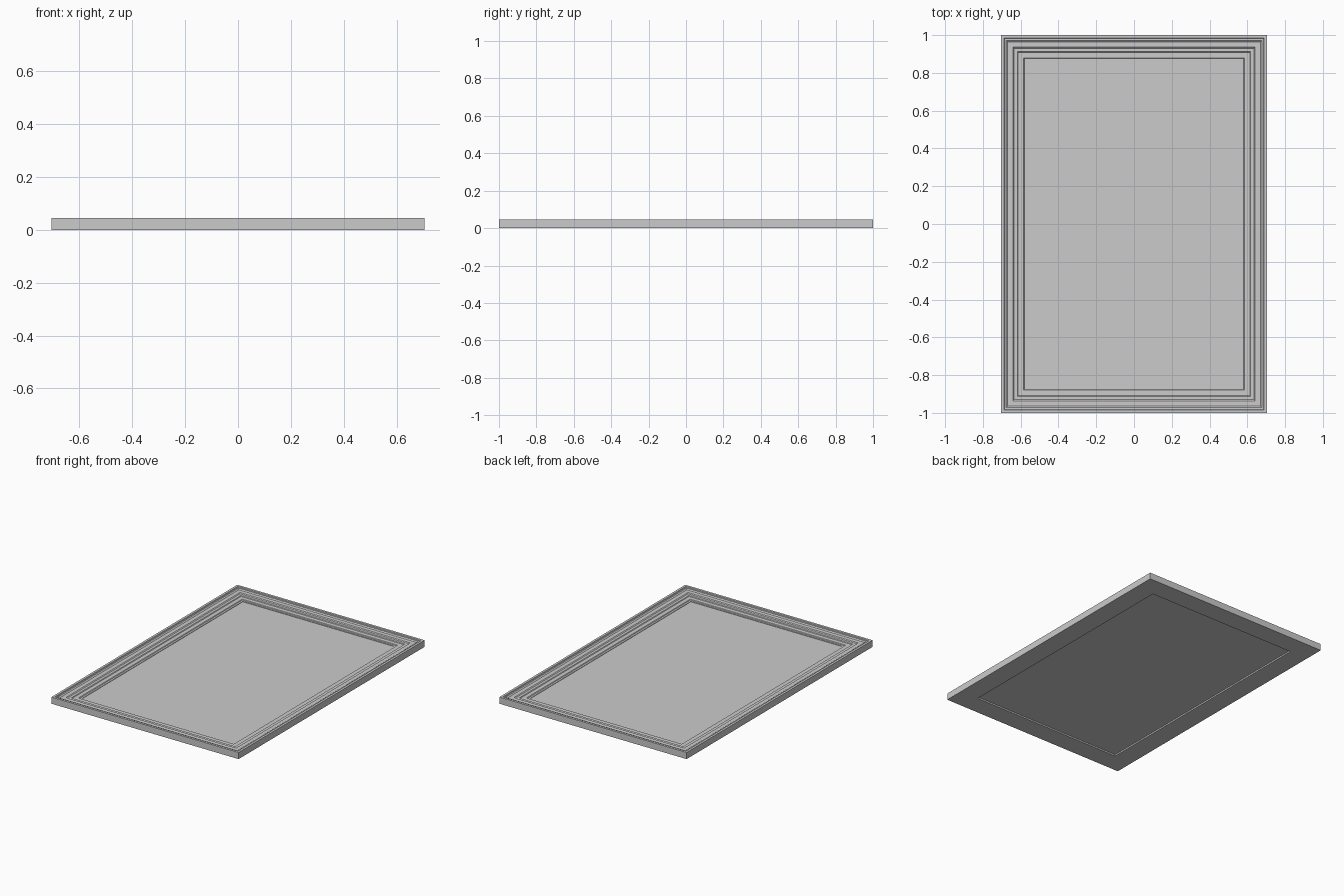
import bpy, bmesh

cube = bpy.data.objects.get("Cube")
if cube:
    bpy.data.objects.remove(cube, do_unlink=True)

HALF_X, HALF_Y = 0.705, 1.0

grey = bpy.data.materials.new("plain grey")
grey.use_nodes = True
grey.diffuse_color = (0.6, 0.6, 0.6, 1)
for node in grey.node_tree.nodes:
    if node.type == 'BSDF_PRINCIPLED':
        node.inputs["Base Color"].default_value = grey.diffuse_color


def rectangle(bm, inset, z):
    x, y = HALF_X - inset, HALF_Y - inset
    return [bm.verts.new((sx * x, sy * y, z))
            for sx, sy in ((-1, -1), (1, -1), (1, 1), (-1, 1))]


def finish(bm, name):
    bmesh.ops.recalc_face_normals(bm, faces=bm.faces[:])
    mesh = bpy.data.meshes.new(name)
    bm.to_mesh(mesh)
    bm.free()
    mesh.materials.append(grey)
    obj = bpy.data.objects.new(name, mesh)
    bpy.context.collection.objects.link(obj)
    return obj


def mitred_frame(name, profile):
    """Sweep a closed (inset, z) profile round the rectangle with mitred corners."""
    bm = bmesh.new()
    rings = [rectangle(bm, inset, z) for inset, z in profile]
    for a, b in zip(rings, rings[1:] + rings[:1]):
        for i in range(4):
            j = (i + 1) % 4
            bm.faces.new((a[i], a[j], b[j], b[i]))
    return finish(bm, name)


def slab(name, inset, bottom, top):
    bm = bmesh.new()
    low, high = rectangle(bm, inset, bottom), rectangle(bm, inset, top)
    bm.faces.new(low)
    bm.faces.new(high)
    for i in range(4):
        j = (i + 1) % 4
        bm.faces.new((low[i], low[j], high[j], high[i]))
    return finish(bm, name)


# Stepped moulding, falling from the outer rim towards the opening
mitred_frame("moulded_frame", [
    (0, 0), (0, 0.045), (0.016, 0.045), (0.019, 0.040),
    (0.028, 0.040), (0.036, 0.034), (0.064, 0.034), (0.070, 0.029),
    (0.088, 0.029), (0.092, 0.025), (0.120, 0.025), (0.124, 0.021),
    (0.137, 0.021), (0.137, 0),
])

# Flat panel held inside the frame, recessed at the back
slab("centre_panel", 0.136, 0.010, 0.018)
